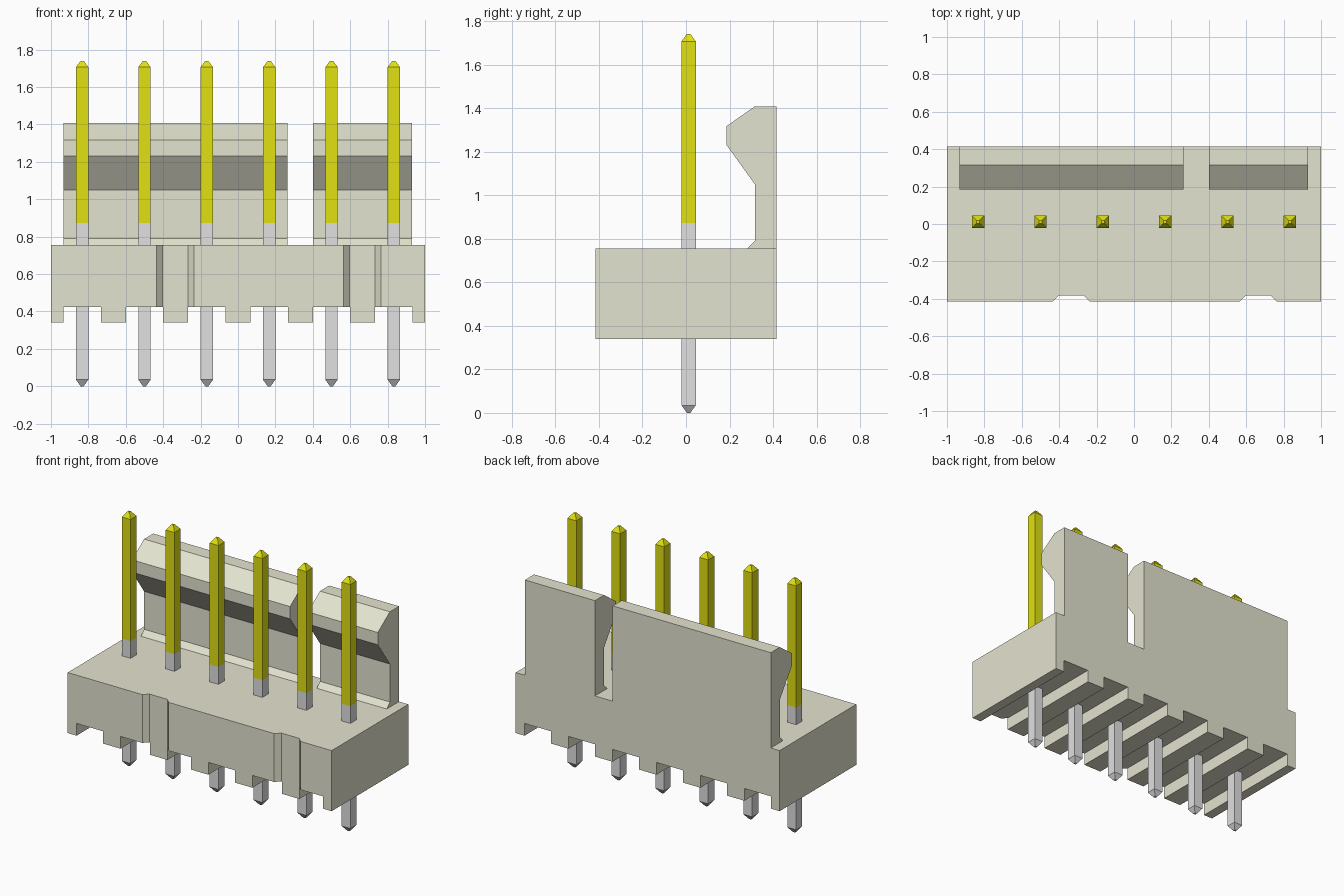
import bpy, bmesh
from mathutils import Vector

cube = bpy.data.objects.get("Cube")
if cube:
    bpy.data.objects.remove(cube, do_unlink=True)


def material(name, rgb):
    mat = bpy.data.materials.new(name)
    mat.use_nodes = True
    mat.diffuse_color = (*rgb, 1)
    mat.node_tree.nodes["Principled BSDF"].inputs["Base Color"].default_value = (*rgb, 1)
    return mat


ivory = material("ivory plastic", (0.775, 0.77, 0.626))
silver = material("silver metal", (0.75, 0.75, 0.76))
gold = material("yellow plating", (0.75, 0.75, 0.006))


def finish(name, bm, *mats):
    bmesh.ops.recalc_face_normals(bm, faces=bm.faces)
    mesh = bpy.data.meshes.new(name)
    bm.to_mesh(mesh)
    bm.free()
    for mat in mats:
        mesh.materials.append(mat)
    obj = bpy.data.objects.new(name, mesh)
    bpy.context.collection.objects.link(obj)
    return obj


def prism(bm, points, sweep):
    """Extrude a closed outline along a vector."""
    face = bm.faces.new([bm.verts.new(p) for p in points])
    out = bmesh.ops.extrude_face_region(bm, geom=[face], use_keep_orig=True)
    verts = [v for v in out["geom"] if isinstance(v, bmesh.types.BMVert)]
    bmesh.ops.translate(bm, verts=verts, vec=Vector(sweep))


PITCH = 1 / 3
pin_xs = [(i - 2.5) * PITCH for i in range(6)]
DEPTH, BOTTOM, TOP = 0.415, 0.34, 0.755

# Base block, with two chamfered grooves down its front
outline = [(-1, -DEPTH)]
for x in (-0.335, 0.665):
    outline += [(x - 0.1, -DEPTH), (x - 0.068, -0.383),
                (x + 0.068, -0.383), (x + 0.1, -DEPTH)]
outline += [(1, -DEPTH), (1, DEPTH), (-1, DEPTH)]
bm = bmesh.new()
prism(bm, [(x, y, BOTTOM) for x, y in outline], (0, 0, TOP - BOTTOM))
base = finish("base_block", bm, ivory)

# Channels under the base, one for each pin
bm = bmesh.new()
for x in pin_xs:
    ring = [(x - 0.1, 0.2), (x + 0.1, 0.2), (x + 0.1, 0.424), (x - 0.1, 0.424)]
    prism(bm, [(px, -0.6, pz) for px, pz in ring], (0, 1.2, 0))
cutter = finish("channel_cutter", bm, ivory)
cutter.hide_render = True
cut = base.modifiers.new("channels", "BOOLEAN")
cut.operation = "DIFFERENCE"
cut.solver = "EXACT"
cut.object = cutter
bpy.context.view_layer.objects.active = base
bpy.ops.object.modifier_apply(modifier=cut.name)
bpy.data.objects.remove(cutter, do_unlink=True)

# Hooked latch walls along the back
hook = [(DEPTH, TOP), (0.282, TOP), (0.316, 0.79), (0.316, 1.05),
        (0.185, 1.232), (0.185, 1.316), (0.316, 1.408), (DEPTH, 1.408)]
for name, x0, x1 in (("long_latch", -0.933, 0.265), ("short_latch", 0.4, 0.93)):
    bm = bmesh.new()
    prism(bm, [(x0, y, z) for y, z in hook], (x1 - x0, 0, 0))
    finish(name, bm, ivory)

# Square pins with tapered tips, plated on the upper part
PIN_Y, PLATED = 0.012, 0.873
sections = [(0, 0.008), (0.035, 0.033), (PLATED, 0.033), (1.706, 0.033), (1.74, 0.008)]
for i, x in enumerate(pin_xs):
    bm = bmesh.new()
    rings = [[bm.verts.new((x + sx * r, PIN_Y + sy * r, z))
              for sx, sy in ((-1, -1), (1, -1), (1, 1), (-1, 1))]
             for z, r in sections]
    for low, high in zip(rings, rings[1:]):
        for k in range(4):
            n = (k + 1) % 4
            bm.faces.new((low[k], low[n], high[n], high[k]))
    bm.faces.new(rings[0])
    bm.faces.new(rings[-1])
    for face in bm.faces:
        face.material_index = int(face.calc_center_median().z > PLATED)
    finish(f"pin_{i + 1}", bm, silver, gold)
